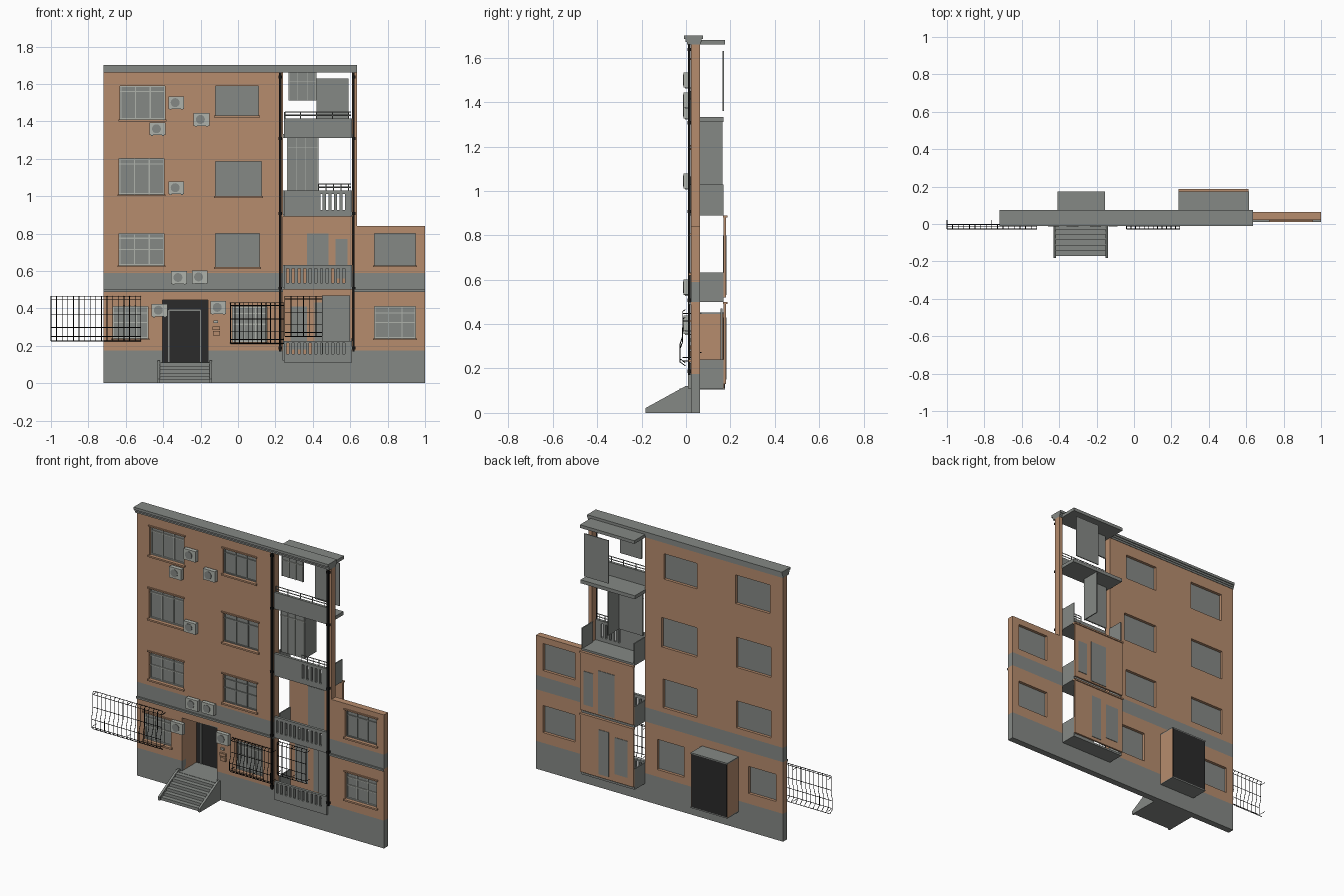
import bpy, bmesh, math
from mathutils import Vector

if "Cube" in bpy.data.objects:
    bpy.data.objects.remove(bpy.data.objects["Cube"])


def material(name, r, g, b):
    m = bpy.data.materials.new(name)
    m.use_nodes = True
    m.diffuse_color = (r, g, b, 1)
    m.node_tree.nodes["Principled BSDF"].inputs["Base Color"].default_value = (r, g, b, 1)
    return m


BRICK = material("orange plaster", .47, .265, .155)
GREY = material("grey concrete", .235, .25, .235)
LIGHT = material("light grey", .43, .45, .41)
DARK = material("dark door", .024, .024, .024)
BLACK = material("black metal", .006, .006, .006)


def finish(name, bm, *mats):
    bmesh.ops.recalc_face_normals(bm, faces=bm.faces)
    me = bpy.data.meshes.new(name)
    bm.to_mesh(me)
    bm.free()
    for m in mats:
        me.materials.append(m)
    ob = bpy.data.objects.new(name, me)
    bpy.context.collection.objects.link(ob)
    return ob


def add_box(bm, x, y, z):
    r = bmesh.ops.create_cube(bm, size=1)
    for v in r["verts"]:
        v.co = [a + (c + .5) * (b - a) for c, (a, b) in zip(v.co, (x, y, z))]


def boxes(name, mat, *specs):
    bm = bmesh.new()
    for s in specs:
        add_box(bm, *s)
    return finish(name, bm, mat)


def bars(name, mat, paths, r=.002):
    cu = bpy.data.curves.new(name, "CURVE")
    cu.dimensions = "3D"
    cu.bevel_depth, cu.bevel_resolution = r, 0
    for p in paths:
        s = cu.splines.new("POLY")
        s.points.add(len(p) - 1)
        for q, c in zip(s.points, p):
            q.co = (*c, 1)
    cu.materials.append(mat)
    ob = bpy.data.objects.new(name, cu)
    bpy.context.collection.objects.link(ob)


FRONT, BACK = .022, .063

# Window openings: x0, x1, z0, z1, bar material, horizontal bar heights
windows = [
    (-.63, -.39, 1.41, 1.59, LIGHT, (.83,)), (-.12, .11, 1.43, 1.59, GREY, (.8,)),
    (-.635, -.395, 1.01, 1.2, LIGHT, (.85,)), (-.12, .125, 1.0, 1.185, GREY, (.8,)),
    (-.635, -.395, .63, .8, LIGHT, (.5, .85)), (-.12, .115, .62, .8, GREY, (.5, .8)),
    (-.67, -.48, .24, .41, LIGHT, (.5, .8)), (-.03, .155, .22, .41, LIGHT, (.5, .8)),
    (.73, .95, .63, .8, GREY, (.8,)), (.73, .95, .24, .41, LIGHT, (.5, .8))]

# Facade: cells on a grid of break lines, skipping the openings
holes = [w[:4] for w in windows] + [(-.405, -.16, .11, .445), (.24, .61, .11, 2), (.635, 2, .84, 2)]
xs = sorted({-.72, 1} | {v for h in holes for v in h[:2] if v < 1})
zs = sorted({0, .175, .5, .59, 1.66} | {v for h in holes for v in h[2:] if v < 1.66})


def solid(i, j):
    if not (0 <= i < len(xs) - 1 and 0 <= j < len(zs) - 1):
        return False
    x, z = (xs[i] + xs[i + 1]) / 2, (zs[j] + zs[j + 1]) / 2
    return not any(a < x < b and c < z < d for a, b, c, d in holes)


bm = bmesh.new()
for i in range(len(xs) - 1):
    for j in range(len(zs) - 1):
        if not solid(i, j):
            continue
        xa, xb, za, zb = xs[i], xs[i + 1], zs[j], zs[j + 1]
        zm = (za + zb) / 2
        quads = [[(xa, y, za), (xb, y, za), (xb, y, zb), (xa, y, zb)] for y in (FRONT, BACK)]
        for di, dj, p, q in ((-1, 0, (xa, za), (xa, zb)), (1, 0, (xb, za), (xb, zb)),
                             (0, -1, (xa, za), (xb, za)), (0, 1, (xa, zb), (xb, zb))):
            if not solid(i + di, j + dj):
                quads.append([(p[0], FRONT, p[1]), (q[0], FRONT, q[1]),
                              (q[0], BACK, q[1]), (p[0], BACK, p[1])])
        for q in quads:
            f = bm.faces.new([bm.verts.new(c) for c in q])
            f.material_index = int(zm < .175 or .5 < zm < .59)
bmesh.ops.remove_doubles(bm, verts=bm.verts, dist=.0001)
finish("facade_wall", bm, BRICK, GREY)

# Window glass, bars, sills and lintels
for n, (a, b, c, d, mat, rows) in enumerate(windows):
    boxes(f"window_glass_{n}", GREY, ((a, b), (.04, .045), (c, d)))
    w, h, y = b - a, d - c, (.034, .04)
    frame = [((a + w * t - .003, a + w * t + .003), y, (c, d)) for t in (.015, .34, .67, .985)]
    frame += [((a, b), y, (c + h * t - .003, c + h * t + .003)) for t in (.02, .98) + rows]
    boxes(f"window_bars_{n}", mat, *frame)
    boxes(f"window_trim_{n}", BRICK, ((a - .008, b + .008), (.012, FRONT), (c - .01, c)),
          ((a - .008, b + .008), (.015, FRONT), (d, d + .008)))

# Cornice and ledge
boxes("cornice", GREY, ((-.72, .635), (.005, .066), (1.66, 1.672)),
      ((-.72, .635), (-.002, .07), (1.672, 1.684)), ((-.72, .635), (-.01, .076), (1.684, 1.7)))
boxes("ledge", GREY, ((-.72, .24), (.012, FRONT), (.488, .5)), ((.61, 1), (.012, FRONT), (.488, .5)))

# Entrance porch
boxes("porch_sides", BRICK, ((-.41, -.405), (FRONT, .172), (.11, .445)), ((-.16, -.155), (FRONT, .172), (.11, .445)))
boxes("porch_roof_and_floor", GREY, ((-.41, -.155), (FRONT, .175), (.445, .452)), ((-.41, -.155), (.0, .175), (.105, .112)))
boxes("entrance_door", DARK, ((-.405, -.16), (.165, .175), (.112, .445)))
boxes("door_frame", GREY, *[((x - .003, x + .003), (.16, .165), (.112, .39)) for x in (-.37, -.2)],
      ((-.37, -.2), (.16, .165), (.387, .393)))

# Front steps with sloping cheeks
N = 6
boxes("front_steps", GREY, *[((-.418, -.15), (-.172 + .172 * k / N, FRONT), (0, .11 * (k + 1) / N)) for k in range(N)])
bm = bmesh.new()
for x0 in (-.43, -.152):
    prof = [(-.182, 0), (-.182, .022), (0, .122), (FRONT, .122), (FRONT, 0)]
    f = bm.faces.new([bm.verts.new((x0, y, z)) for y, z in prof])
    r = bmesh.ops.extrude_face_region(bm, geom=[f])
    bmesh.ops.translate(bm, vec=(.014, 0, 0), verts=[v for v in r["geom"] if isinstance(v, bmesh.types.BMVert)])
finish("step_cheeks", bm, GREY)

# Balcony parapets: base, top and slats between the slots
X0, X1 = .245, .61


def parapet(name, z0, z1, s0, s1, slots):
    y = (.01, .027)
    sx0 = X1 - .02 - slots * .03
    spec = [((X0, X1), y, (z0, s0)), ((X0, X1), y, (s1, z1)), ((X0, sx0), y, (s0, s1))]
    for k in range(slots):
        a = sx0 + k * .03
        spec.append(((a + .013, a + (.05 if k == slots - 1 else .03)), y, (s0, s1)))
    boxes(name, GREY, *spec)


parapet("first_parapet", .11, .225, .155, .215, 11)
parapet("second_parapet", .5, .632, .535, .612, 11)
parapet("third_parapet", .89, 1.03, .925, 1.012, 5)
boxes("fourth_parapet", GREY, ((X0, X1), (.01, .027), (1.31, 1.415)))

# Balcony floors, side walls and roof
DEEP = .168
for n, (z0, z1, top) in enumerate([(.11, .122, .24), (.5, .512, .632), (.89, .902, 1.03)]):
    boxes(f"balcony_floor_{n}", GREY, ((.24, X1), (.025, DEEP), (z0, z1)))
    boxes(f"balcony_sides_{n}", GREY, ((.24, .247), (BACK, DEEP), (z0, top)), ((.603, X1), (BACK, DEEP), (z0, top)))
boxes("upper_slabs", GREY, ((.237, .615), (.02, .17), (1.31, 1.332)), ((.237, .615), (.02, .175), (1.66, 1.68)))

# Back walls of the two lower balconies with doors
for n, (z0, z1) in enumerate([(.13, .5), (.52, .89)]):
    boxes(f"balcony_back_wall_{n}", BRICK, ((.24, X1), (.169, .18), (z0, z1)), ((.237, .613), (.166, .186), (z1 - .01, z1)))
boxes("balcony_doors", GREY, *[((a, b), (.166, .183), (c, d)) for a, b, c, d in
      [(.28, .37, .18, .41), (.41, .48, .15, .43), (.37, .485, .53, .8), (.52, .585, .56, .77)]])
boxes("open_door", GREY, ((.45, .6), (.155, .165), (.122, .47)))

# Loose glazing of the upper balconies
for n, (a, b, c, d) in enumerate([(.262, .43, 1.03, 1.31), (.27, .42, 1.51, 1.66)]):
    boxes(f"balcony_glazing_{n}", GREY, ((a, b), (.05, .058), (c, d)))
    boxes(f"balcony_glazing_bars_{n}", LIGHT, *[((x - .002, x + .002), (.045, .05), (c, d))
          for x in (a + .003, a + .05, a + .1, b - .003)], ((a, b), (.045, .05), (d - .05, d - .046)))
boxes("glazing_side", GREY, ((.424, .43), (.058, .165), (1.03, 1.31)))
boxes("hanging_screen", GREY, ((.42, .59), (.165, .171), (1.36, 1.63)))

# Railings above the parapets
for n, (a, z, h, step) in enumerate([(.25, 1.415, .035, .085), (.43, 1.03, .035, .04)]):
    rails = [[(a, .02, z + t * h), (.605, .02, z + t * h)] for t in (.5, 1)]
    k = int((.605 - a) / step) + 1
    rails += [[(a + i * step, .02, z), (a + i * step, .02, z + h)] for i in range(k)]
    bars(f"balcony_railing_{n}", GREY, rails, .003)

# Drain pipes with collars
for n, x in enumerate((.226, .618)):
    boxes(f"drain_pipe_{n}", BLACK, ((x - .006, x + .006), (.008, .02), (.17, 1.67)),
          *[((x - .009, x + .009), (.006, FRONT), (z, z + .015)) for z in (.18, .5, .9, 1.3, 1.63)])


# Window grilles with a bulging lower half
def grille(name, x0, x1, z0, z1, y, step, bulge):
    h = z1 - z0
    prof = [(0, 1), (-.012, .97), (-.012, .5), (-.012 - bulge, .35), (-.012 - bulge, .08), (0, 0)]
    k = round((x1 - x0) / step)
    paths = [[(x0 + (x1 - x0) * i / k, y + p, z0 + h * t) for p, t in prof] for i in range(k + 1)]
    paths += [[(x0, y + p, z0 + h * t), (x1, y + p, z0 + h * t)]
              for p, t in ((0, 1), (-.012, .93), (-.012, .6), (-.012 - bulge, .3), (-.012 - bulge, .1), (0, 0))]
    paths += [[(x, y - .012, z0 + h * t), (x, y + .025, z0 + h * t)]
              for t in (.1, .93) for x in (x0, x0 + (x1 - x0) / 2, x1)]
    bars(name, BLACK, paths)


grille("left_grille", -1, -.52, .225, .465, -.003, .03, .012)
grille("middle_grille", -.04, .245, .212, .43, -.003, .024, .012)
grille("balcony_grille", .25, .45, .25, .465, .045, .033, 0)

# Air conditioners
for n, (x, z) in enumerate([(-.33, 1.5), (-.43, 1.36), (-.195, 1.41), (-.33, 1.045),
                            (-.315, .565), (-.205, .568), (-.42, .39), (-.105, .405)]):
    boxes(f"air_conditioner_{n}", LIGHT, ((x - .042, x + .042), (-.011, .014), (z - .034, z + .034)),
          *[((x + s - .005, x + s + .005), (-.005, FRONT), (z - .038, z - .034)) for s in (-.03, .03)])
    bm = bmesh.new()
    bmesh.ops.create_cone(bm, cap_ends=True, segments=16, radius1=.024, radius2=.024, depth=.004)
    for v in bm.verts:
        v.co = Vector((x - .006 + v.co.x, -.012 + v.co.z, z + v.co.y))
    finish(f"fan_grill_{n}", bm, GREY)

# Letter boxes and bell beside the door
boxes("letter_boxes", BRICK, ((-.135, -.095), (.01, FRONT), (.285, .303)), ((-.133, -.097), (.01, FRONT), (.255, .278)))
boxes("door_bell", LIGHT, ((-.13, -.108), (.012, FRONT), (.322, .335)))
